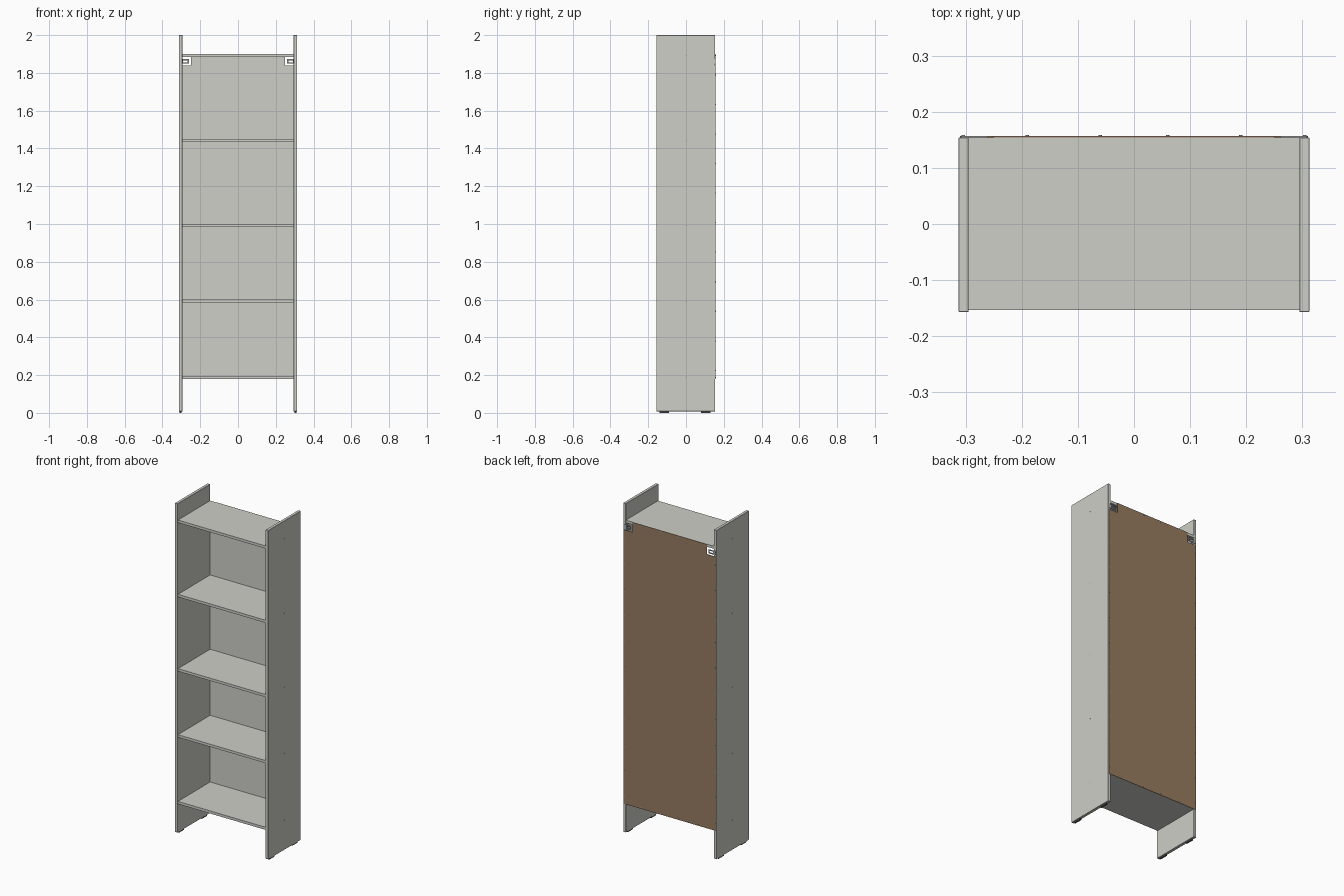
import bpy, bmesh, math
from mathutils import Matrix

if "Cube" in bpy.data.objects:
    bpy.data.objects.remove(bpy.data.objects["Cube"])


def material(name, rgb):
    m = bpy.data.materials.new(name)
    m.diffuse_color = (*rgb, 1)
    m.use_nodes = True
    m.node_tree.nodes["Principled BSDF"].inputs["Base Color"].default_value = m.diffuse_color
    return m


BOARD = material("pale board", (0.62, 0.62, 0.58))
BROWN = material("brown hardboard", (0.31, 0.205, 0.12))
METAL = material("grey metal", (0.42, 0.42, 0.42))
FOOT = material("dark foot", (0.10, 0.09, 0.08))


def finish(name, bm, *mats):
    bmesh.ops.recalc_face_normals(bm, faces=bm.faces)
    me = bpy.data.meshes.new(name)
    bm.to_mesh(me)
    bm.free()
    for m in mats:
        me.materials.append(m)
    ob = bpy.data.objects.new(name, me)
    bpy.context.collection.objects.link(ob)
    return ob


def add_box(bm, x, y, z):
    size = [(b - a) for a, b in (x, y, z)]
    mid = [(a + b) / 2 for a, b in (x, y, z)]
    bmesh.ops.create_cube(bm, size=1, matrix=Matrix.Translation(mid) @ Matrix.Diagonal((*size, 1)))


def box(name, x, y, z, mat, bevel=0):
    bm = bmesh.new()
    add_box(bm, x, y, z)
    ob = finish(name, bm, mat)
    if bevel:
        b = ob.modifiers.new("edge", 'BEVEL')
        b.width, b.segments = bevel, 1
    return ob


def add_disc(bm, center, radius, depth, axis):
    turn = Matrix.Rotation(math.pi / 2, 4, axis)
    bmesh.ops.create_cone(bm, cap_ends=True, segments=12, radius1=radius, radius2=radius,
                          depth=depth, matrix=Matrix.Translation(center) @ turn)


def mirrored(x0, x1, s):
    return tuple(sorted((s * x0, s * x1)))


OUT, IN, BACK = 0.3125, 0.2948, 0.1545
SHELVES = [0.188, 0.592, 0.992, 1.442, 1.892]

# side panels with feet
for s, side in ((-1, "left"), (1, "right")):
    box(side + "_side_panel", mirrored(IN, OUT, s), (-0.157, BACK), (0.008, 2.0), BOARD, 0.001)
    for y, end in ((-0.115, "front"), (0.105, "rear")):
        box(f"{side}_{end}_foot", mirrored(0.298, 0.309, s), (y - 0.025, y + 0.025), (0, 0.008), FOOT)

# shelves
for i, z in enumerate(SHELVES):
    box(f"shelf_{i + 1}", (-IN, IN), (-0.153, BACK), (z - 0.008, z + 0.008), BOARD)

# back panel with notched upper corners, pale inside and brown outside
outline = [(-0.31, 0.18), (0.31, 0.18), (0.31, 1.84), (0.25, 1.84),
           (0.25, 1.9), (-0.25, 1.9), (-0.25, 1.84), (-0.31, 1.84)]
bm = bmesh.new()
face = bm.faces.new([bm.verts.new((x, BACK, z)) for x, z in outline])
ext = bmesh.ops.extrude_face_region(bm, geom=[face], use_keep_orig=True)
for v in ext["geom"]:
    if isinstance(v, bmesh.types.BMVert):
        v.co.y += 0.0022
bmesh.ops.recalc_face_normals(bm, faces=bm.faces)
for f in bm.faces:
    f.material_index = 0 if f.normal.y < -0.5 else 1
finish("back_panel", bm, BOARD, BROWN)

# nails round the back panel and into its top and bottom shelves
bm = bmesh.new()
spots = [(s * 0.304, 0.225 + 0.1565 * i) for s in (-1, 1) for i in range(11)]
spots += [(x, z) for x in (-0.19, -0.06, 0.06, 0.19) for z in (SHELVES[0], SHELVES[-1])]
for x, z in spots:
    add_disc(bm, (x, 0.1572, z), 0.003, 0.002, 'X')
finish("back_nails", bm, METAL)

# one screw head per shelf end on the outer sides
bm = bmesh.new()
for s in (-1, 1):
    for z in SHELVES:
        add_disc(bm, (s * 0.3123, 0, z), 0.004, 0.001, 'Y')
finish("side_screws", bm, METAL)

# slotted wall brackets in the corner notches
for s, side in ((-1, "left"), (1, "right")):
    bm = bmesh.new()
    y = (BACK, BACK + 0.0025)
    for x, z in (((0.260, 0.308), (1.849, 1.856)), ((0.260, 0.308), (1.866, 1.873)),
                 ((0.260, 0.267), (1.856, 1.866)), ((0.290, 0.308), (1.856, 1.866))):
        add_box(bm, mirrored(*x, s), y, z)
    add_box(bm, mirrored(0.2925, IN, s), (0.125, BACK), (1.849, 1.873))
    finish(side + "_wall_bracket", bm, METAL)
